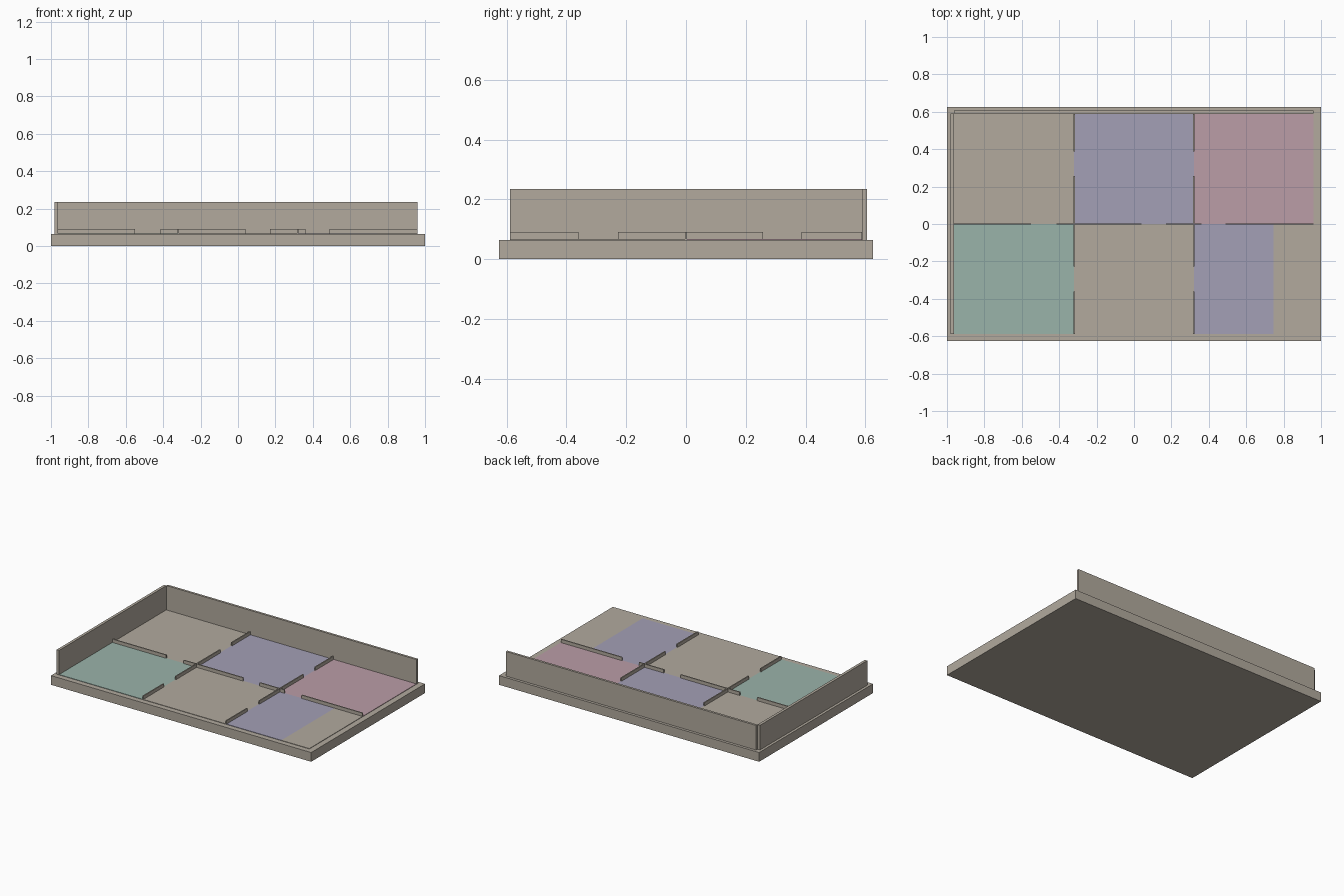
import bpy

if "Cube" in bpy.data.objects:
    bpy.data.objects.remove(bpy.data.objects["Cube"])


def material(name, rgb):
    m = bpy.data.materials.new(name)
    lin = [((c / 255 + 0.055) / 1.055) ** 2.4 for c in rgb]
    m.diffuse_color = (*lin, 1)
    m.use_nodes = True
    m.node_tree.nodes["Principled BSDF"].inputs["Base Color"].default_value = m.diffuse_color
    return m


beige = material("warm beige", (178, 170, 158))
teal = material("pale teal", (154, 179, 170))
violet = material("pale violet", (164, 160, 182))
pink = material("dusty pink", (187, 157, 167))


def box(name, x0, x1, y0, y1, z0, z1, mat):
    bpy.ops.mesh.primitive_cube_add(size=1, location=((x0 + x1) / 2, (y0 + y1) / 2, (z0 + z1) / 2))
    ob = bpy.context.object
    ob.name = name
    ob.scale = (x1 - x0, y1 - y0, z1 - z0)
    bpy.ops.object.transform_apply(location=False, rotation=False, scale=True)
    ob.data.materials.append(mat)
    return ob


TOP = 0.064      # top of the base slab
FLOOR = 0.067    # top of the room floors
WALL = 0.235     # top of the outer walls
LOW = 0.09       # top of the inner partitions
T = 0.004        # half thickness of the partitions
X, Y, D = 0.963, 0.588, 0.32

# Base slab and the two outer walls
box("base_slab", -1, 1, -0.625, 0.625, 0, TOP, beige)
box("back_wall", -X, 0.96, 0.59, 0.606, TOP, WALL, beige)
box("left_wall", -0.982, -X, -0.588, 0.59, TOP, WALL, beige)

# Room floors
rooms = [
    ("back_left_floor", -X, -D, 0, Y, beige),
    ("back_middle_floor", -D, D, 0, Y, violet),
    ("back_right_floor", D, 0.96, 0, Y, pink),
    ("front_left_floor", -X, -D, -Y, 0, teal),
    ("front_middle_floor", -D, D, -Y, 0, beige),
    ("front_right_floor", D, 0.745, -Y, 0, violet),
    ("front_corner_floor", 0.745, 0.96, -Y, 0, beige),
]
for name, x0, x1, y0, y1, mat in rooms:
    box(name, x0, x1, y0, y1, TOP, FLOOR, mat)

# Low partitions along the length, with door gaps
for x0, x1 in [(-X, -0.55), (-0.415, -D - T), (-D + T, 0.04),
               (0.17, D - T), (D + T, 0.36), (0.49, 0.96)]:
    box("long_partition", x0, x1, -T, T, TOP, LOW, beige)

# Low partitions across the depth, with door gaps
for x in (-D, D):
    for y0, y1 in [(-Y, -0.36), (-0.228, -T), (T, 0.257), (0.387, Y)]:
        box("cross_partition", x - T, x + T, y0, y1, TOP, LOW, beige)
